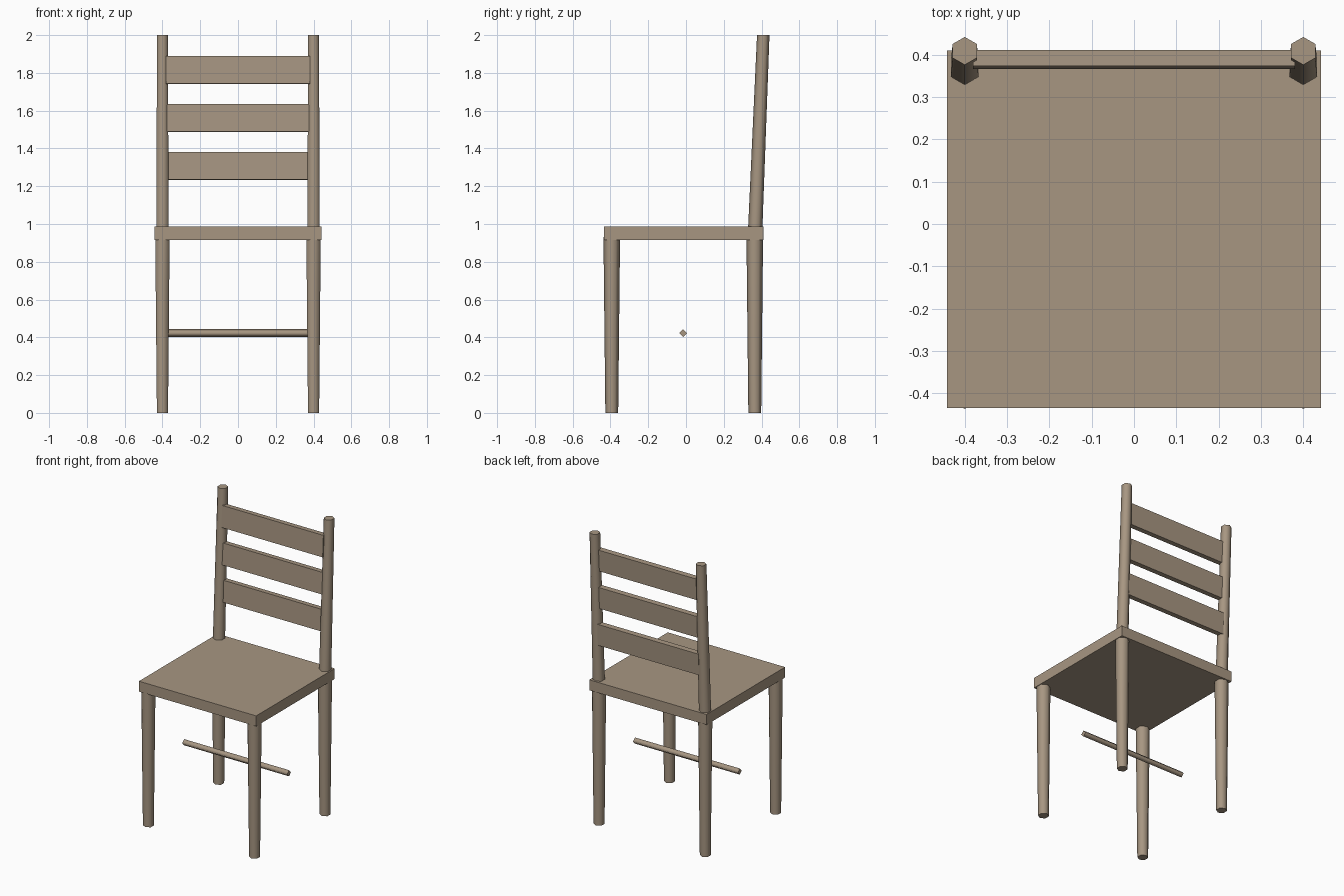
import bpy, math
from mathutils import Vector

if "Cube" in bpy.data.objects:
    bpy.data.objects.remove(bpy.data.objects["Cube"])

# brown wood
wood = bpy.data.materials.new("wood")
wood.diffuse_color = (0.386, 0.305, 0.222, 1)
wood.use_nodes = True
wood.node_tree.nodes["Principled BSDF"].inputs["Base Color"].default_value = wood.diffuse_color


def finish(name):
    ob = bpy.context.object
    ob.name = name
    ob.data.materials.append(wood)
    return ob


def box(name, center, size, tilt=0):
    bpy.ops.mesh.primitive_cube_add(size=1, location=center, rotation=(tilt, 0, 0))
    ob = finish(name)
    ob.scale = size
    return ob


def smooth_sides(ob):
    # round shading on the sides, crisp rims at the end caps
    me = ob.data
    caps = {k for p in me.polygons if abs(p.normal.z) > 0.9 for k in p.edge_keys}
    for p in me.polygons:
        p.use_smooth = True
    for e in me.edges:
        e.use_edge_sharp = e.key in caps


def post(name, p0, p1, r0, r1):
    # tapered six-sided post with horizontal ends, sheared from p0 to p1
    p0, p1 = Vector(p0), Vector(p1)
    h = p1.z - p0.z
    bpy.ops.mesh.primitive_cone_add(vertices=6, radius1=r0, radius2=r1, depth=h)
    ob = finish(name)
    for v in ob.data.vertices:
        c = p0.lerp(p1, (v.co.z + h / 2) / h)
        v.co = (c.x + v.co.x, c.y + v.co.y, c.z)
    smooth_sides(ob)


# seat
box("seat", (0, -0.0125, 0.95), (0.883, 0.845, 0.071))

# legs and leaning back posts
for side, x in (("left", -0.4), ("right", 0.4)):
    post(f"front_leg_{side}", (x, -0.393, 0), (x, -0.393, 0.93), 0.034, 0.044)
    post(f"back_leg_{side}", (x, 0.364, 0), (x, 0.364, 0.93), 0.034, 0.044)
    post(f"back_post_{side}", (x, 0.365, 0.94), (x, 0.409, 2.0), 0.038, 0.033)

# back slats
for i, z in enumerate((1.308, 1.561, 1.815)):
    box(f"back_slat_{i + 1}", (0, 0.3885, z), (0.762, 0.037, 0.147), math.radians(-3))

# stretcher rod between the legs, four-sided with an edge on top
bpy.ops.mesh.primitive_cylinder_add(vertices=4, radius=0.021, depth=0.79,
                                    location=(0, -0.015, 0.422), rotation=(0, math.pi / 2, 0))
smooth_sides(finish("stretcher"))
